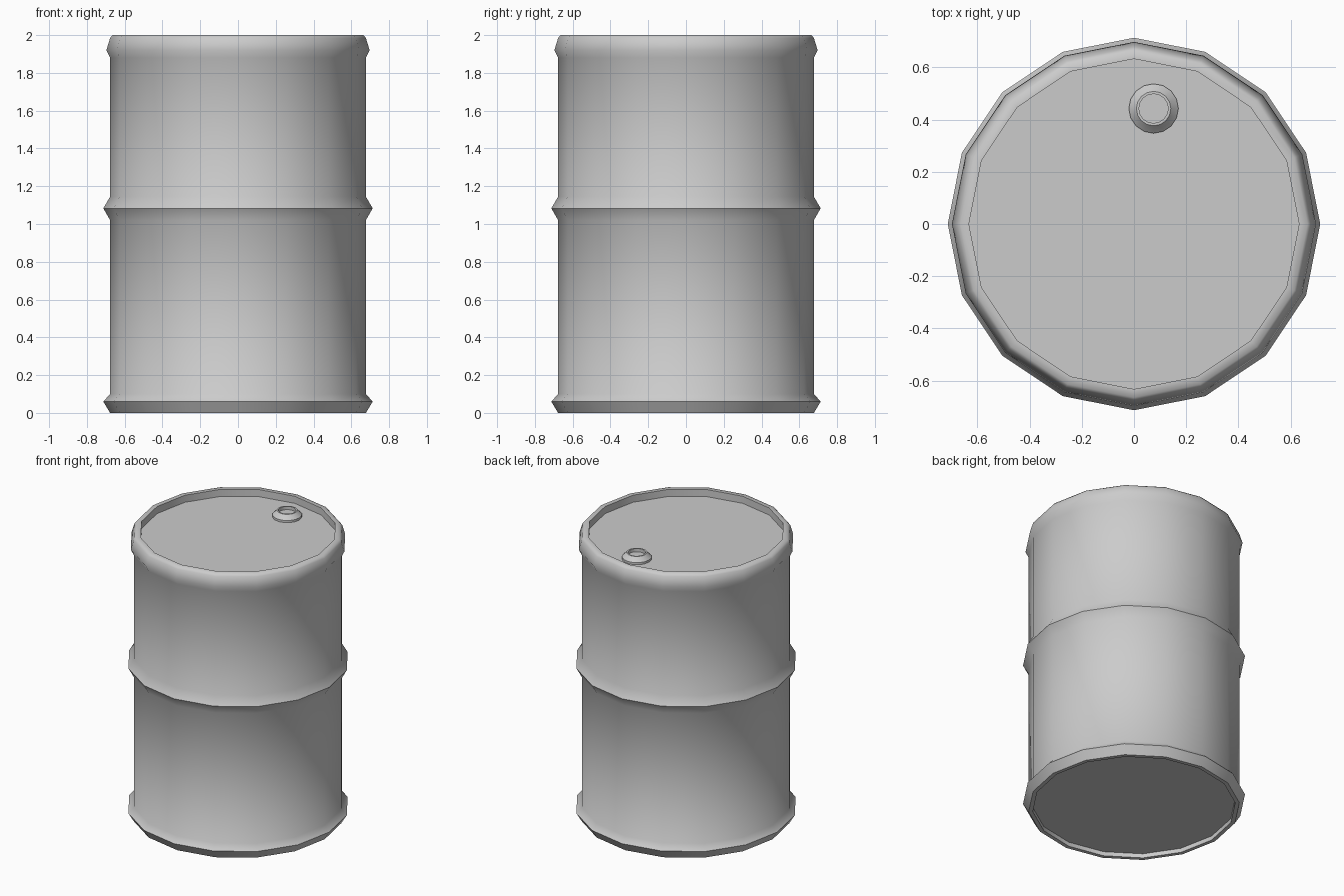
import bpy, bmesh
from math import cos, sin, tau

if "Cube" in bpy.data.objects:
    bpy.data.objects.remove(bpy.data.objects["Cube"])


def lathe(name, profile, segments, center=(0, 0), angle=0.6):
    """Revolve (radius, z) points around z and cap both ends."""
    bm = bmesh.new()
    cx, cy = center
    rings = [[bm.verts.new((cx + r * cos(tau * i / segments),
                            cy + r * sin(tau * i / segments), z))
              for i in range(segments)] for r, z in profile]
    for a, b in zip(rings, rings[1:]):
        for i in range(segments):
            j = (i + 1) % segments
            bm.faces.new((a[i], a[j], b[j], b[i]))
    bm.faces.new(rings[0][::-1])
    bm.faces.new(rings[-1])
    bmesh.ops.recalc_face_normals(bm, faces=bm.faces)
    mesh = bpy.data.meshes.new(name)
    bm.to_mesh(mesh)
    bm.free()
    obj = bpy.data.objects.new(name, mesh)
    bpy.context.collection.objects.link(obj)
    bpy.ops.object.select_all(action='DESELECT')
    obj.select_set(True)
    bpy.context.view_layer.objects.active = obj
    bpy.ops.object.shade_smooth_by_angle(angle=angle)
    return obj


LID = 1.95

# Drum body: recessed base, ribs, rolled top rim and sunken lid
lathe("drum_body", [
    (0.65, 0.03), (0.65, 0.0), (0.677, 0.0),
    (0.713, 0.06), (0.677, 0.10),
    (0.677, 1.02), (0.713, 1.083), (0.677, 1.145),
    (0.677, 1.88), (0.697, 1.92), (0.677, 1.985), (0.664, 2.0),
    (0.632, 2.0), (0.632, LID),
], 16, angle=0.9)

# Filler cap: flared collar with a raised hollow neck
lathe("filler_cap", [
    (0.095, LID), (0.095, LID + 0.015), (0.086, LID + 0.023),
    (0.066, LID + 0.045), (0.056, LID + 0.045), (0.056, LID + 0.022),
], 16, center=(0.075, 0.442))
